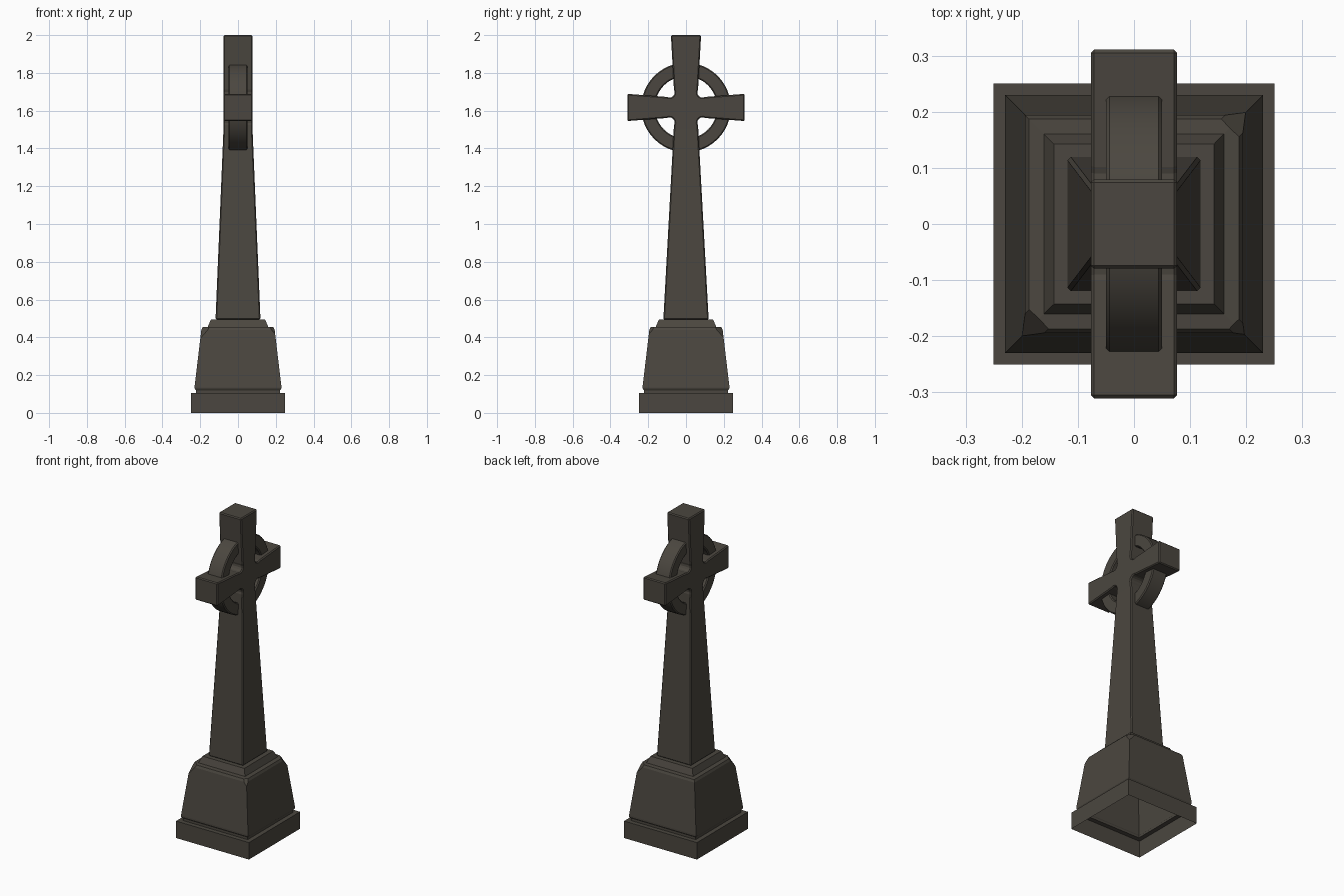
import bpy, bmesh, math
from mathutils import Vector

if "Cube" in bpy.data.objects:
    bpy.data.objects.remove(bpy.data.objects["Cube"])

stone = bpy.data.materials.new("dark_stone")
stone.diffuse_color = (0.070, 0.062, 0.050, 1)
stone.use_nodes = True
stone.node_tree.nodes["Principled BSDF"].inputs["Base Color"].default_value = stone.diffuse_color


def finish(bm, name, bevel=0.0):
    bmesh.ops.recalc_face_normals(bm, faces=bm.faces)
    me = bpy.data.meshes.new(name)
    bm.to_mesh(me)
    bm.free()
    me.materials.append(stone)
    ob = bpy.data.objects.new(name, me)
    bpy.context.collection.objects.link(ob)
    if bevel:
        m = ob.modifiers.new("worn_edges", 'BEVEL')
        m.width = bevel
        m.segments = 1
        m.limit_method = 'ANGLE'
        m.angle_limit = math.radians(40)
        m.use_clamp_overlap = False
    return ob


# stepped pedestal: square sections (half width, height), open underneath
bm = bmesh.new()
sections = [(0.25, 0), (0.25, 0.105), (0.222, 0.105), (0.222, 0.118), (0.23, 0.13),
            (0.23, 0.138), (0.194, 0.44), (0.187, 0.454), (0.16, 0.456), (0.143, 0.495)]
loops = [[bm.verts.new((sx * r, sy * r, z)) for sx, sy in ((1, 1), (-1, 1), (-1, -1), (1, -1))]
         for r, z in sections]
for a, b in zip(loops, loops[1:]):
    for i in range(4):
        j = (i + 1) % 4
        bm.faces.new((a[i], a[j], b[j], b[i]))
bm.faces.new(loops[-1])
# chipped corners
for sx, sy, d in ((1, 1, 0.460), (-1, -1, 0.458), (1, -1, 0.468)):
    n = Vector((sx, sy, 1)).normalized()
    cut = bmesh.ops.bisect_plane(bm, geom=bm.verts[:] + bm.edges[:] + bm.faces[:],
                                 plane_co=n * d, plane_no=n, clear_outer=True)
    edges = [e for e in cut["geom_cut"] if isinstance(e, bmesh.types.BMEdge)]
    bmesh.ops.edgeloop_fill(bm, edges=edges)
finish(bm, "pedestal")

# cross outline (y, z) for one side, with round notches in the arm corners
CZ = 1.617


def notch(sign):
    pts = []
    for k in range(7):
        a = math.radians(300 - 25 * k)
        pts.append((0.088 + 0.028 * math.cos(a), CZ + sign * (0.08 + 0.028 * math.sin(a))))
    return pts


half = [(0.12, 0.494)] + notch(-1)[::-1] + [(0.311, CZ - 0.072), (0.311, CZ + 0.072)] \
    + notch(1) + [(0.08, 2.0)]
outline = half + [(-y, z) for y, z in reversed(half)]
bm = bmesh.new()
front = [bm.verts.new((1, y, z)) for y, z in outline]
back = [bm.verts.new((-1, y, z)) for y, z in outline]
bm.faces.new(front)
bm.faces.new(back[::-1])
for i in range(len(outline)):
    j = (i + 1) % len(outline)
    bm.faces.new((front[i], back[i], back[j], front[j]))
# split the shaft off below the arms so it can widen downwards
bmesh.ops.bisect_plane(bm, geom=bm.verts[:] + bm.edges[:] + bm.faces[:],
                       plane_co=(0, 0, 1.5), plane_no=(0, 0, 1))
for v in bm.verts:
    v.co.x *= 0.077 + 0.042 * max(0, (1.5 - v.co.z) / 1.006)
finish(bm, "cross_and_shaft", 0.006)

# ring around the crossing
bm = bmesh.new()
N = 48
rings = []
for i in range(N):
    a = 2 * math.pi * i / N
    rings.append([bm.verts.new((x, r * math.cos(a), CZ + r * math.sin(a)))
                  for x, r in ((-0.05, 0.165), (0.05, 0.165), (0.05, 0.237), (-0.05, 0.237))])
for i in range(N):
    a, b = rings[i], rings[(i + 1) % N]
    for k in range(4):
        m = (k + 1) % 4
        bm.faces.new((a[k], a[m], b[m], b[k]))
ring = finish(bm, "ring", 0.006)
bpy.context.view_layer.objects.active = ring
ring.select_set(True)
bpy.ops.object.shade_smooth_by_angle(angle=math.radians(30))
